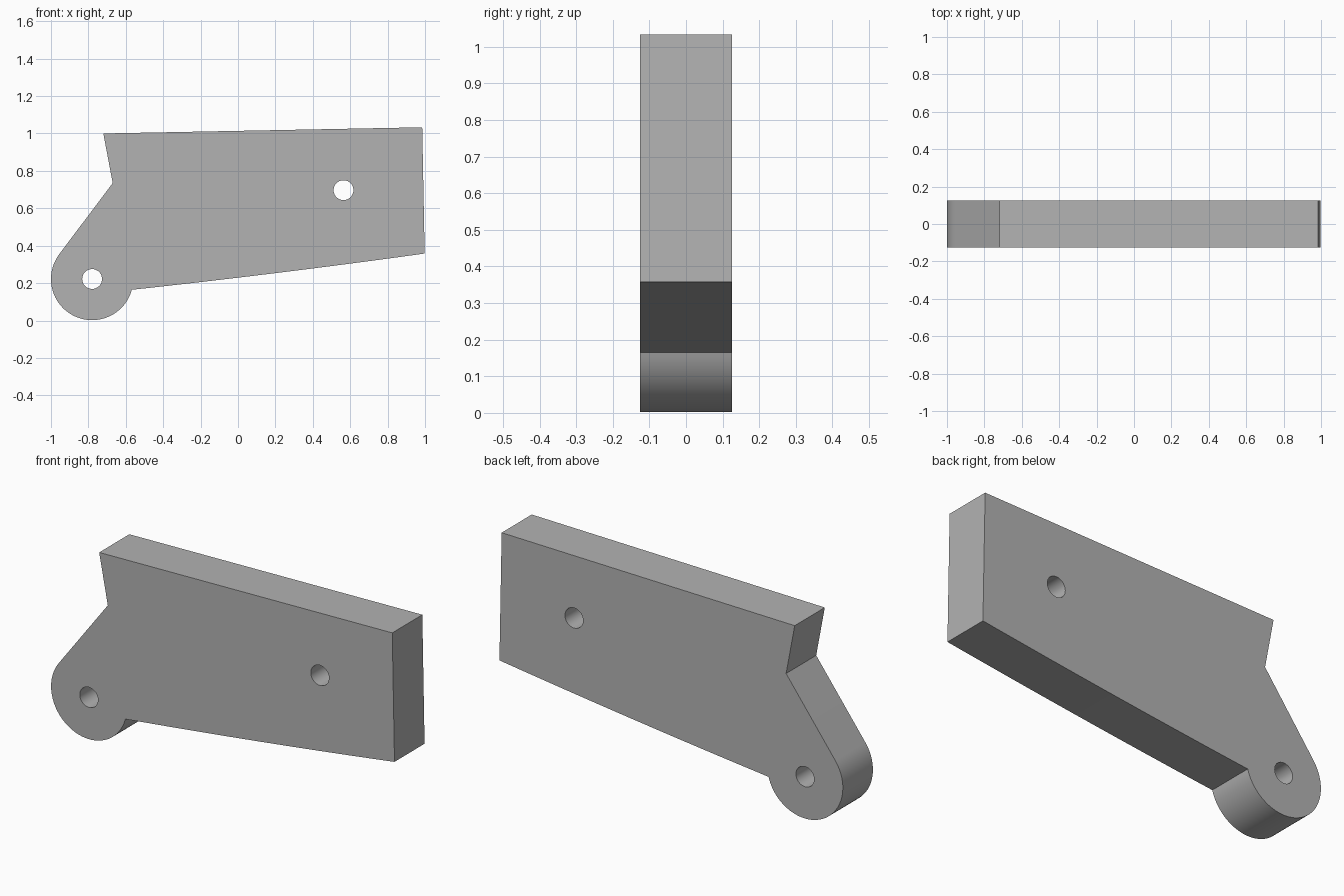
import bpy, bmesh
from math import sin, cos, radians, pi
from mathutils import Vector

cube = bpy.data.objects.get("Cube")
if cube:
    bpy.data.objects.remove(cube)

HALF = 0.125          # half thickness of the plate
PIVOT = (-0.78, 0.222)
BOSS_R = 0.22
HOLE_R = 0.053


def arc(centre, radius, start, end, steps):
    """Points along an arc in x and z, angles in degrees."""
    angles = [radians(start + (end - start) * i / steps) for i in range(steps + 1)]
    return [(centre[0] + radius * cos(a), centre[1] + radius * sin(a)) for a in angles]


# Outline: rounded pivot boss, gently bowed lower edge, straight upper body
outline = arc(PIVOT, BOSS_R, 143.1, 344.8, 48)
x0, z0 = outline[-1]
x1, z1 = 0.998, 0.358
for i in range(1, 13):
    t = i / 12
    outline.append((x0 + (x1 - x0) * t, z0 + (z1 - z0) * t - 0.024 * t * (1 - t)))
outline += [(0.985, 1.033), (-0.72, 1.0), (-0.67, 0.735)]

# Two through holes
holes = [arc(c, HOLE_R, 0, 350, 35) for c in (PIVOT, (0.564, 0.697))]

# Fill the face between the loops, then extrude through the thickness
bm = bmesh.new()
edges = []
for loop in [outline] + holes:
    verts = [bm.verts.new((x, -HALF, z)) for x, z in loop]
    edges += [bm.edges.new((v, verts[i - 1])) for i, v in enumerate(verts)]
bmesh.ops.triangle_fill(bm, edges=edges, use_beauty=True, normal=Vector((0, -1, 0)))
result = bmesh.ops.extrude_face_region(bm, geom=bm.faces[:], use_keep_orig=True)
moved = [g for g in result["geom"] if isinstance(g, bmesh.types.BMVert)]
bmesh.ops.translate(bm, verts=moved, vec=(0, 2 * HALF, 0))
bmesh.ops.recalc_face_normals(bm, faces=bm.faces[:])

mesh = bpy.data.meshes.new("pivot_plate")
bm.to_mesh(mesh)
bm.free()
plate = bpy.data.objects.new("pivot_plate", mesh)
bpy.context.collection.objects.link(plate)

# Plain grey material
grey = bpy.data.materials.new("plain_grey")
grey.use_nodes = True
colour = (0.45, 0.45, 0.45, 1)
grey.diffuse_color = colour
grey.node_tree.nodes["Principled BSDF"].inputs["Base Color"].default_value = colour
mesh.materials.append(grey)

# Smooth the round walls, keep the corners sharp
bpy.ops.object.select_all(action="DESELECT")
plate.select_set(True)
bpy.context.view_layer.objects.active = plate
bpy.ops.object.shade_smooth_by_angle(angle=radians(20))
